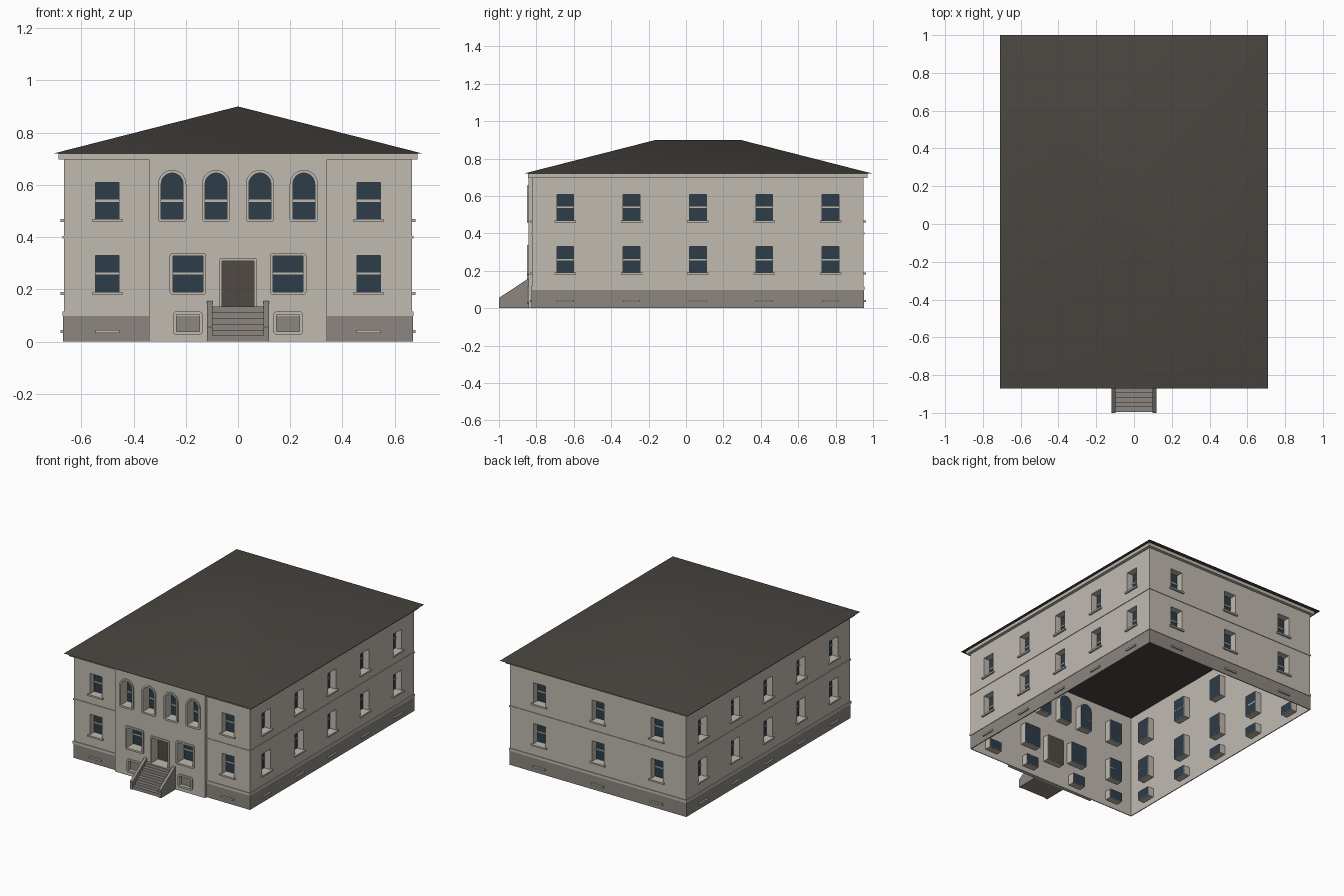
import bpy, bmesh
from math import pi, cos, sin, radians
from mathutils import Matrix, Vector

cube = bpy.data.objects.get("Cube")
if cube:
    bpy.data.objects.remove(cube, do_unlink=True)


def material(name, rgb):
    m = bpy.data.materials.new(name)
    m.use_nodes = True
    m.diffuse_color = (*rgb, 1)
    bsdf = next(n for n in m.node_tree.nodes if n.type == 'BSDF_PRINCIPLED')
    bsdf.inputs["Base Color"].default_value = (*rgb, 1)
    return m


WALL = material("pale_stone", (0.53, 0.495, 0.44))
STONE = material("grey_stone", (0.265, 0.24, 0.215))
GLASS = material("blue_glass", (0.026, 0.046, 0.066))
ROOF = material("dark_roof", (0.068, 0.061, 0.053))
DOOR = material("brown_door", (0.08, 0.067, 0.057))

HX, Y0, Y1 = 0.667, -0.823, 0.95          # outer wall planes
YC, HY = (Y0 + Y1) / 2, (Y1 - Y0) / 2
WALL_TOP, SHEET, RECESS, BAY = 0.715, 0.004, 0.05, 0.02


def add(name, mesh, mat, matrix=Matrix()):
    mesh.name = name
    mesh.materials.clear()
    mesh.materials.append(mat)
    ob = bpy.data.objects.new(name, mesh)
    ob.matrix_world = matrix
    bpy.context.collection.objects.link(ob)
    return ob


def slab(name, loops, w0, w1, mat, matrix=Matrix()):
    """Filled outline with holes, extruded from depth w0 to w1."""
    cu = bpy.data.curves.new(name + "_outline", 'CURVE')
    cu.dimensions, cu.fill_mode = '2D', 'BOTH'
    cu.extrude = (w1 - w0) / 2
    for pts in loops:
        sp = cu.splines.new('POLY')
        sp.points.add(len(pts) - 1)
        for p, (u, v) in zip(sp.points, pts):
            p.co = (u, v, 0, 1)
        sp.use_cyclic_u, sp.use_smooth = True, False
    tmp = bpy.data.objects.new(name + "_tmp", cu)
    mesh = bpy.data.meshes.new_from_object(tmp)
    bpy.data.objects.remove(tmp)
    bpy.data.curves.remove(cu)
    mesh.transform(Matrix.Translation((0, 0, (w0 + w1) / 2)))
    return add(name, mesh, mat, matrix)


def opening(cx, z0, z1, w, r=0, g=0):
    """Outline of an opening: top corners of radius r, grown all round by g."""
    h, pts = w / 2, []
    corners = ((h - r, z1 - r, r + g, 0), (r - h, z1 - r, r + g, 90),
               (-h, z0, g, 180), (h, z0, g, 270))
    for x, z, rad, start in corners:
        n = 0 if rad == 0 else 8 if r else 4
        for i in range(n + 1):
            a = radians(start + (90 * i / n if n else 0))
            p = (cx + x + rad * cos(a), z + rad * sin(a))
            if not pts or (Vector(p) - Vector(pts[-1])).length > 1e-5:
                pts.append(p)
    if (Vector(pts[0]) - Vector(pts[-1])).length < 1e-5:
        pts.pop()
    return pts


def rect(u0, u1, v0, v1):
    return [(u0, v0), (u1, v0), (u1, v1), (u0, v1)]


def facade(x, y, turn):
    """Local x runs along the wall, y is up, z points outwards."""
    return (Matrix.Translation((x, y, 0)) @ Matrix.Rotation(radians(turn), 4, 'Z')
            @ Matrix.Rotation(pi / 2, 4, 'X'))


def recess(name, spec, out, m, mat=GLASS, rail=True):
    """Jambs running inwards, closed by a pane with a middle rail."""
    cx, z0, z1, w = spec[:4]
    slab(name + "_jamb", [opening(*spec, g=0.004), opening(*spec)], -RECESS, out, WALL, m)
    slab(name + "_pane", [opening(*spec, g=0.003)], -RECESS, -RECESS + 0.004, mat, m)
    if rail:
        mid = z0 + 0.07
        slab(name + "_rail", [rect(cx - w / 2, cx + w / 2, mid - 0.004, mid + 0.004)],
             -RECESS, -RECESS + 0.009, WALL, m)


def sill(name, cx, z, w, m):
    slab(name, [rect(cx - w / 2, cx + w / 2, z, z + 0.011)], -0.002, 0.012, WALL, m)


def plain_windows(side, columns, m):
    """Two storeys of windows with sills, plus blind cellar lights."""
    specs = []
    for i, cx in enumerate(columns):
        for z in (0.19, 0.469):
            specs.append((cx, z, z + 0.14, 0.09))
            recess(f"{side}_window_{i}", specs[-1], -0.0005, m)
            sill(f"{side}_sill_{i}", cx, z - 0.011, 0.115, m)
        recess(f"{side}_cellar_light_{i}", (cx, 0.044, 0.1, 0.09), -0.002, m, rail=False)
        sill(f"{side}_cellar_sill_{i}", cx, 0.033, 0.092, m)
    return specs


def wall(side, half, specs, m):
    slab(side + "_wall", [rect(-half, half, 0, WALL_TOP)] + [opening(*s) for s in specs],
         -SHEET, 0, WALL, m)


# Side and back walls, evenly spaced windows
for side, x, y, turn, half, count in (("left", HX, YC, 90, HY, 5), ("back", 0, Y1, 180, HX, 3),
                                      ("right", -HX, YC, 270, HY, 5)):
    m = facade(x, y, turn)
    pitch = 2 * half / count
    columns = [(i - (count - 1) / 2) * pitch for i in range(count)]
    wall(side, half, plain_windows(side, columns, m), m)

# Front wall with its projecting middle bay
front = facade(0, Y0, 0)
wing_specs = plain_windows("front", (-0.5, 0.5), front)
arches = [(x, 0.469, 0.645, 0.084, 0.042) for x in (-0.252, -0.084, 0.084, 0.252)]
wide = [(x, 0.19, 0.327, 0.115) for x in (-0.192, 0.192)]
door = (0, 0.135, 0.308, 0.122)
cellar = [(x, 0.038, 0.103, 0.088) for x in (-0.192, 0.192)]
wall("front", HX, wing_specs + arches + wide + [door], front)
slab("middle_bay", [rect(-0.34, 0.34, 0, 0.7)]
     + [opening(*s) for s in arches + wide + [door] + cellar], 0, BAY, WALL, front)
for name, specs in (("arched_window", arches), ("wide_window", wide),
                    ("door", [door]), ("cellar_opening", cellar)):
    for s in specs:
        if name != "cellar_opening":
            recess(name, s, BAY - 0.001, front, DOOR if name == "door" else GLASS, name != "door")
        else:
            recess(name, s, -0.002, front, rail=False)
        slab(name + "_trim", [opening(*s, g=0.012), opening(*s)],
             BAY - 0.002, BAY + 0.007, WALL, front)


# Horizontal bands running round the building
def ring(name, z0, z1, out, mat):
    def box(g):
        return rect(-HX - g, HX + g, Y0 - g, Y1 + g)
    slab(name, [box(out), box(-0.001)], z0, z1, mat)


ring("plinth", 0, 0.097, 0.002, STONE)
ring("plinth_moulding", 0.097, 0.115, 0.005, WALL)
ring("string_course", 0.395, 0.405, 0.004, WALL)
ring("cornice", 0.697, 0.719, 0.021, WALL)

# Hipped roof
bm = bmesh.new()
EX, EY0, EY1, EZ, RZ = 0.71, -0.87, 1.0, 0.719, 0.9
a, b, c, d = [bm.verts.new((x, y, EZ)) for x, y in rect(-EX, EX, EY0, EY1)]
r0, r1 = [bm.verts.new((0, y, RZ)) for y in (EY0 + EX, EY1 - EX)]
for f in ((a, b, r0), (b, c, r1, r0), (c, d, r1), (d, a, r0, r1), (d, c, b, a)):
    bm.faces.new(f)
mesh = bpy.data.meshes.new("roof")
bm.to_mesh(mesh)
bm.free()
roof = add("roof", mesh, ROOF)
bpy.ops.object.select_all(action='DESELECT')
roof.select_set(True)
bpy.context.view_layer.objects.active = roof
bpy.ops.object.shade_smooth_by_angle(angle=radians(40))

# Entrance steps between sloping cheek walls
side_on = facade(0, 0, 90)
STEPS, WALL_Y = 6, Y0 - BAY
tread, rise = (WALL_Y + 0.995) / STEPS, 0.135 / STEPS
profile = [(WALL_Y, 0), (-0.995, 0)]
for i in range(STEPS):
    y = -0.995 + i * tread
    profile += [(y, (i + 1) * rise), (y + tread, (i + 1) * rise)]
slab("entrance_steps", [profile], -0.1, 0.1, STONE, side_on)
cheek = [(WALL_Y, 0), (-1, 0), (-1, 0.055), (WALL_Y - 0.005, 0.155), (WALL_Y, 0.155)]
for s in (-1, 1):
    slab("cheek_wall", [cheek], s * 0.108 - 0.01, s * 0.108 + 0.01, STONE, side_on)
